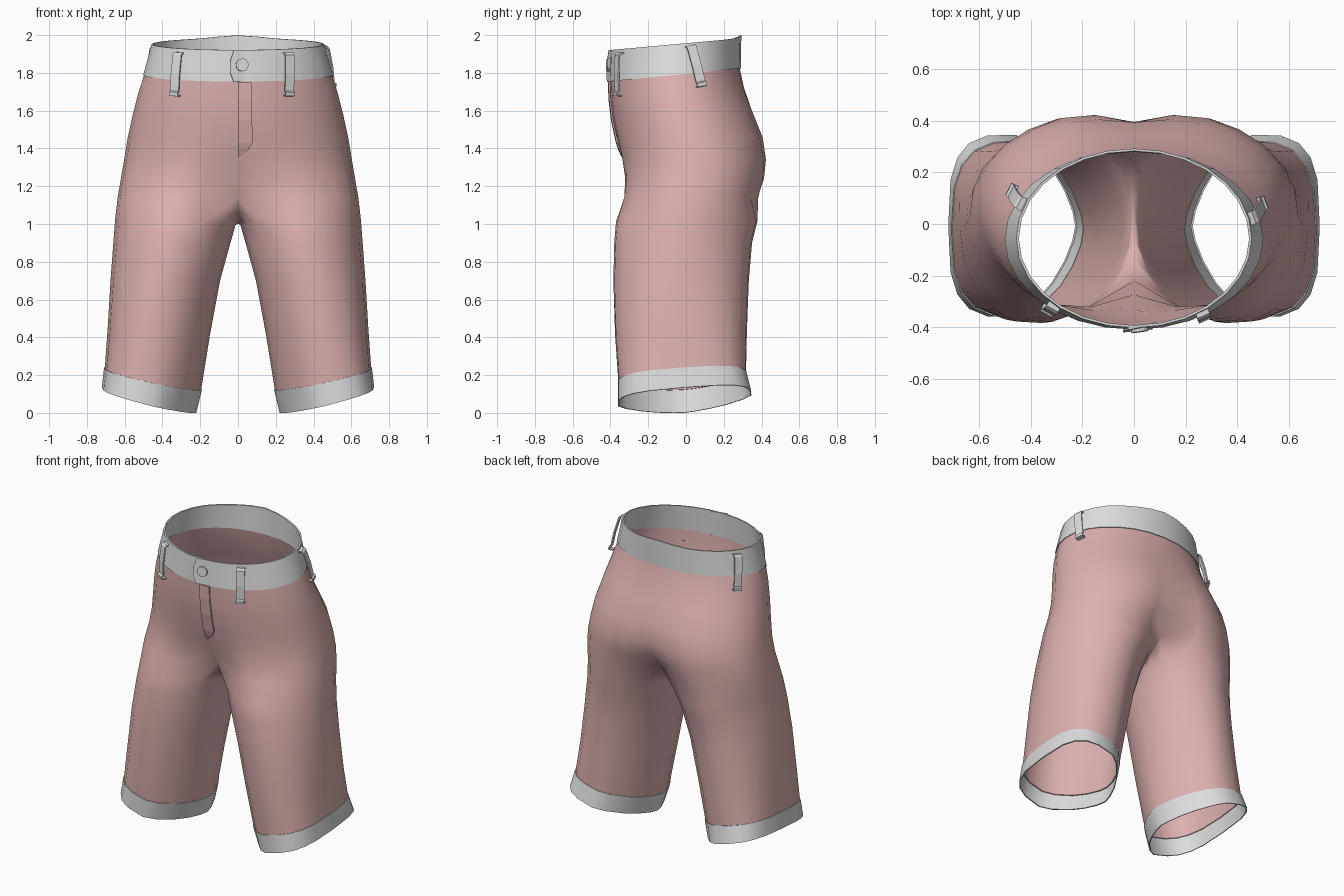
import bpy, bmesh, math
from mathutils import Vector

if "Cube" in bpy.data.objects:
    bpy.data.objects.remove(bpy.data.objects["Cube"])

M, K = 14, 5   # segments of the outer half section, inner points of each leg


def material(name, rgb):
    m = bpy.data.materials.new(name)
    m.diffuse_color = (*rgb, 1)
    m.use_nodes = True
    m.node_tree.nodes["Principled BSDF"].inputs["Base Color"].default_value = m.diffuse_color
    return m


PINK = material("dusty pink cloth", (0.72, 0.44, 0.43))
GREY = material("light grey trim", (0.72, 0.72, 0.72))


def spow(v, e):
    return math.copysign(abs(v) ** e, v)


def hip_ring(z, a, yf, yb, df, db, e, tilt, peak=0.0, grow=0.0):
    """Half section from front centre round the side to back centre."""
    yc, b, pts = (yf + yb) / 2, (yb - yf) / 2 + grow, []
    for i in range(M + 1):
        t = -math.pi / 2 + math.pi * i / M
        x = 0 if i in (0, M) else (a + grow) * math.cos(t) ** e
        y = yc + b * spow(math.sin(t), e)
        zz = z + tilt * y
        g = math.exp(-(x / 0.14) ** 2)
        if y > yc:
            zz += peak * g
        y += df * g if y < yc else -db * g
        pts.append((x, y, zz))
    return pts


def leg_ring(z, xi, xo, yf, yb, tx, ty, e_out, e_in, grow=0.0):
    """Closed leg section, boxy outside and pointed inside, same order as the hips."""
    xc, yc, pts = (xi + xo) / 2, (yf + yb) / 2, []
    for i in range(M + 1 + K):
        deg = -135 + 270 * i / M if i <= M else 135 + 90 * (i - M) / (K + 1)
        c, s = math.cos(math.radians(deg)), math.sin(math.radians(deg))
        e = e_out if c > 0 else e_in
        x = xc + ((xo - xi) / 2 + grow) * spow(c, e)
        y = yc + ((yb - yf) / 2 + grow) * spow(s, e)
        pts.append((x, y, z + tx * (x - 0.47) + ty * y))
    return pts


def skin(bm, rings, closed):
    """Quads between consecutive rings of vertices."""
    for up, lo in zip(rings, rings[1:]):
        n = len(up)
        for i in range(n if closed else n - 1):
            j = (i + 1) % n
            bm.faces.new((up[i], lo[i], lo[j], up[j]))


def finish(bm, name, mat, mirror=False, smooth=None, thick=0):
    me = bpy.data.meshes.new(name)
    bm.to_mesh(me)
    bm.free()
    ob = bpy.data.objects.new(name, me)
    bpy.context.collection.objects.link(ob)
    me.materials.append(mat)
    if smooth:
        bpy.ops.object.select_all(action='DESELECT')
        ob.select_set(True)
        bpy.context.view_layer.objects.active = ob
        bpy.ops.object.shade_smooth_by_angle(angle=math.radians(smooth))
    if mirror:
        ob.modifiers.new("Mirror", 'MIRROR').merge_threshold = 0.0005
    if thick:
        s = ob.modifiers.new("Solidify", 'SOLIDIFY')
        s.thickness, s.offset = thick, 0
    return ob


def verts(bm, pts):
    return [bm.verts.new(p) for p in pts]


# key sections: z, half width, front y, back y, front dent, back dent, roundness, tilt, peak
BAND_TOP = (1.957, 0.452, -0.398, 0.288, 0, 0, 1, 0.09, 0.016)
BAND_LOW = (1.795, 0.497, -0.405, 0.285, 0, 0, 1, 0.10)
HIPS = [BAND_LOW,
        (1.70, 0.527, -0.40, 0.312, 0, 0.006, 1, 0.08),
        (1.58, 0.557, -0.389, 0.367, 0, 0.018, 0.98, 0.05),
        (1.45, 0.585, -0.369, 0.428, 0.008, 0.034, 0.95, 0.02),
        (1.34, 0.603, -0.353, 0.449, 0.025, 0.053, 0.92, 0),
        (1.24, 0.62, -0.349, 0.444, 0.075, 0.09, 0.88, 0),
        (1.14, 0.637, -0.36, 0.416, 0.14, 0.155, 0.84, 0)]
# leg sections: z, inner x, outer x, front y, back y, slope in x and y, roundness out and in
HEM_TOP = (0.187, 0.195, 0.705, -0.36, 0.32, 0.23, 0.07, 0.68, 1.25)
HEM_LOW = (0.068, 0.225, 0.717, -0.36, 0.345, 0.27, 0.08, 0.62, 1.35)
LEGS = [(1.02, 0.012, 0.65, -0.373, 0.38, 0.05, 0, 1.1, 1.0),
        (0.90, 0.04, 0.66, -0.382, 0.352, 0, 0, 1.04, 1.03),
        (0.70, 0.095, 0.675, -0.387, 0.335, 0, 0, 0.95, 1.08),
        (0.43, 0.15, 0.69, -0.378, 0.325, 0.08, 0.03, 0.82, 1.15), HEM_TOP]
CROTCH = [(0, 0.18, 1.075), (0, 0.11, 1.025), (0, 0.03, 1.0),
          (0, -0.06, 1.02), (0, -0.14, 1.07)]

# cloth body: hips that split into two legs at the crotch
bm = bmesh.new()
hips = [verts(bm, hip_ring(*h)) for h in HIPS]
skin(bm, hips, False)
skin(bm, [hips[-1] + verts(bm, CROTCH)] + [verts(bm, leg_ring(*l)) for l in LEGS], True)
finish(bm, "shorts_body", PINK, mirror=True, smooth=60)

# leg hems
bm = bmesh.new()
skin(bm, [verts(bm, leg_ring(*s, grow=g)) for s, g in
          ((HEM_TOP, -0.003), (HEM_TOP, 0.004), (HEM_LOW, 0.004), (HEM_LOW, -0.003))], True)
finish(bm, "leg_hems", GREY, mirror=True, smooth=35)

# waistband
bm = bmesh.new()
skin(bm, [verts(bm, hip_ring(*s, grow=g)) for s, g in
          ((BAND_LOW, -0.005), (BAND_TOP, -0.005), (BAND_TOP, 0.005),
           (BAND_LOW, 0.005), (BAND_LOW, -0.005))], False)
finish(bm, "waistband", GREY, mirror=True, smooth=35)

# overlapping tab of the waistband, its right end sinks into the band
bm = bmesh.new()
tab = [(-0.022, 1.752), (0.09, 1.758), (0.09, 1.915), (-0.022, 1.922),
       (-0.042, 1.86), (-0.042, 1.80)]
bm.faces.new(verts(bm, [(x, -0.419 + 0.2 * (x + 0.04) + 0.05 * (z - 1.75), z) for x, z in tab]))
finish(bm, "waistband_tab", GREY, thick=0.008)

# button
bpy.ops.mesh.primitive_cylinder_add(vertices=12, radius=0.034, depth=0.014,
                                    location=(0.022, -0.412, 1.842),
                                    rotation=(math.pi / 2 - 0.05, 0, 0.15))
bpy.context.object.name = "button"
bpy.context.object.data.materials.append(GREY)

# fly flap following the front: z, right edge x, y
bm = bmesh.new()
fly = [(1.75, 0.07, -0.408), (1.66, 0.072, -0.405), (1.55, 0.075, -0.392),
       (1.43, 0.076, -0.366), (1.395, 0.055, -0.354), (1.36, 0.015, -0.338)]
skin(bm, [verts(bm, [(0, y - 0.001, z), (x, y + x * 0.03, z)]) for z, x, y in fly], False)
finish(bm, "fly_flap", PINK, thick=0.009)


# belt loops: bowed strips between a top and a bottom point
def belt_loop(name, top, low, normal):
    top, low, n = Vector(top), Vector(low), Vector(normal).normalized()
    side = (low - top).cross(n).normalized() * 0.026
    bm = bmesh.new()
    path = [(0, -0.005), (0, 0.018), (0.05, 0.026), (0.5, 0.026), (0.9, 0.017),
            (0.93, 0.026), (1, 0.024), (1, -0.005)]
    rows = [top.lerp(low, u) + n * d for u, d in path]
    skin(bm, [verts(bm, [r - side, r + side]) for r in rows], False)
    finish(bm, name, GREY, thick=0.008)


belt_loop("front_loop_right", (0.262, -0.338, 1.905), (0.265, -0.35, 1.68), (0.45, -1, 0))
belt_loop("front_loop_left", (-0.308, -0.312, 1.905), (-0.33, -0.325, 1.68), (-0.55, -1, 0))
belt_loop("side_loop_right", (0.447, 0.02, 1.94), (0.488, 0.078, 1.73), (1, 0.35, 0.1))
belt_loop("side_loop_left", (-0.428, 0.075, 1.94), (-0.463, 0.125, 1.73), (-1, 0.5, 0.1))
